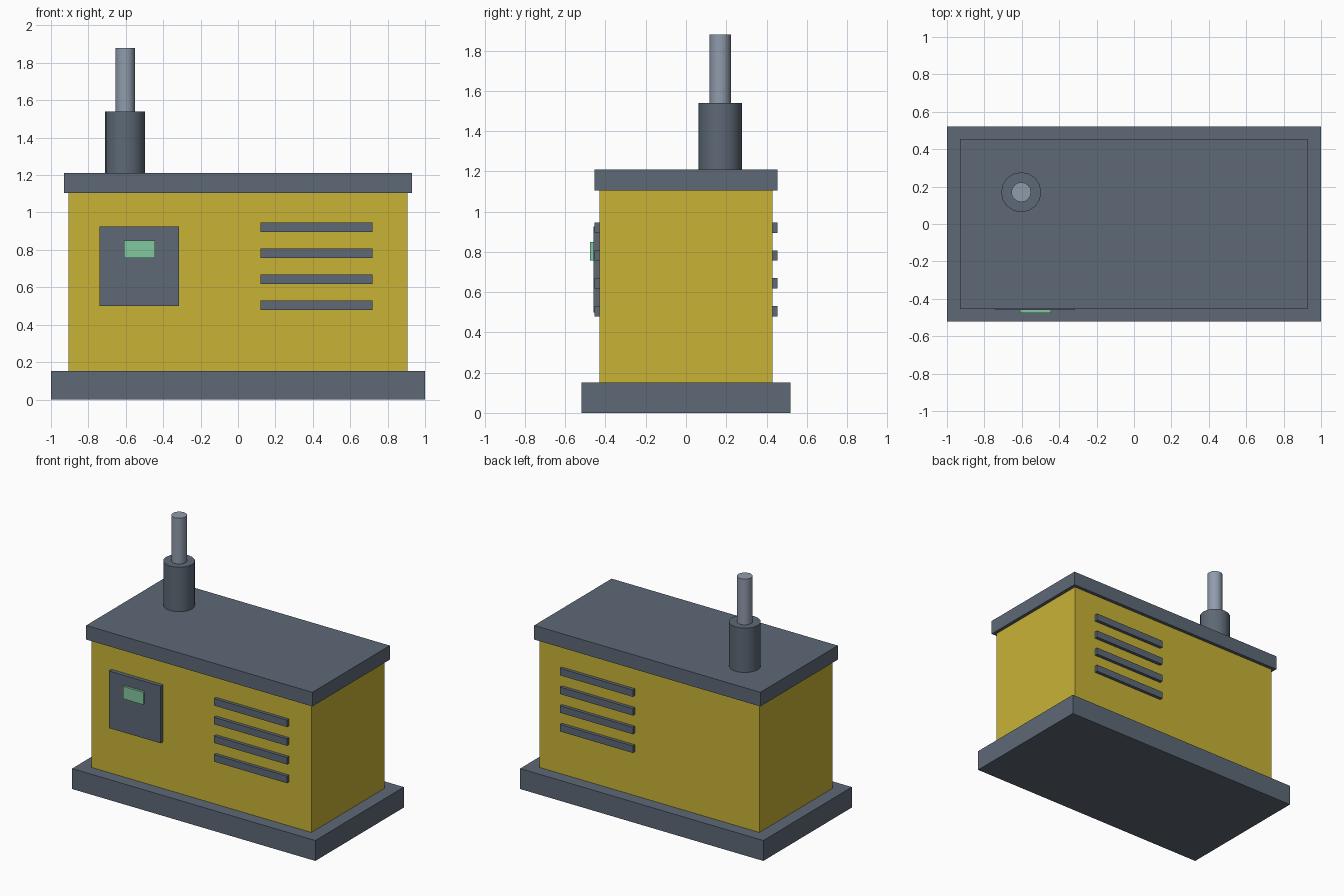
import bpy
import math

cube = bpy.data.objects.get("Cube")
if cube:
    bpy.data.objects.remove(cube, do_unlink=True)


def material(name, rgb):
    m = bpy.data.materials.new(name)
    m.use_nodes = True
    m.diffuse_color = (*rgb, 1)
    m.node_tree.nodes["Principled BSDF"].inputs["Base Color"].default_value = (*rgb, 1)
    return m


slate = material("slate grey", (0.11, 0.14, 0.18))
yellow = material("machine yellow", (0.58, 0.45, 0.036))
steel = material("light steel", (0.28, 0.33, 0.41))
green = material("screen green", (0.22, 0.58, 0.35))


def box(name, mat, x, y, z):
    """Box spanning the (low, high) pairs x, y and z."""
    spans = (x, y, z)
    bpy.ops.mesh.primitive_cube_add(size=1, location=[(a + b) / 2 for a, b in spans])
    ob = bpy.context.object
    ob.name = name
    ob.scale = [b - a for a, b in spans]
    bpy.ops.object.transform_apply(location=False, rotation=False, scale=True)
    ob.data.materials.append(mat)
    return ob


def tube(name, mat, radius, z):
    """Upright cylinder on the exhaust axis."""
    bpy.ops.mesh.primitive_cylinder_add(
        vertices=16, radius=radius, depth=z[1] - z[0],
        location=(-0.603, 0.17, (z[0] + z[1]) / 2))
    ob = bpy.context.object
    ob.name = name
    ob.data.materials.append(mat)
    bpy.ops.object.shade_smooth_by_angle(angle=math.radians(35))
    return ob


# Housing
box("base_skid", slate, (-1, 1), (-0.52, 0.52), (0, 0.152))
box("cabinet", yellow, (-0.905, 0.905), (-0.43, 0.43), (0.152, 1.105))
box("roof", slate, (-0.93, 0.93), (-0.455, 0.455), (1.105, 1.21))

# Exhaust
tube("muffler", slate, 0.107, (1.21, 1.54))
tube("exhaust_pipe", steel, 0.053, (1.54, 1.88))

# Control panel on the front
box("control_panel", slate, (-0.74, -0.315), (-0.46, -0.42), (0.5, 0.925))
box("panel_screen", green, (-0.61, -0.445), (-0.477, -0.45), (0.758, 0.85))

# Vent slats on front and back
for side, y in (("front", (-0.454, -0.42)), ("back", (0.42, 0.454))):
    for i in range(4):
        low = 0.478 + 0.139 * i
        box(f"{side}_vent_slat_{i + 1}", slate, (0.12, 0.72), y, (low, low + 0.052))
